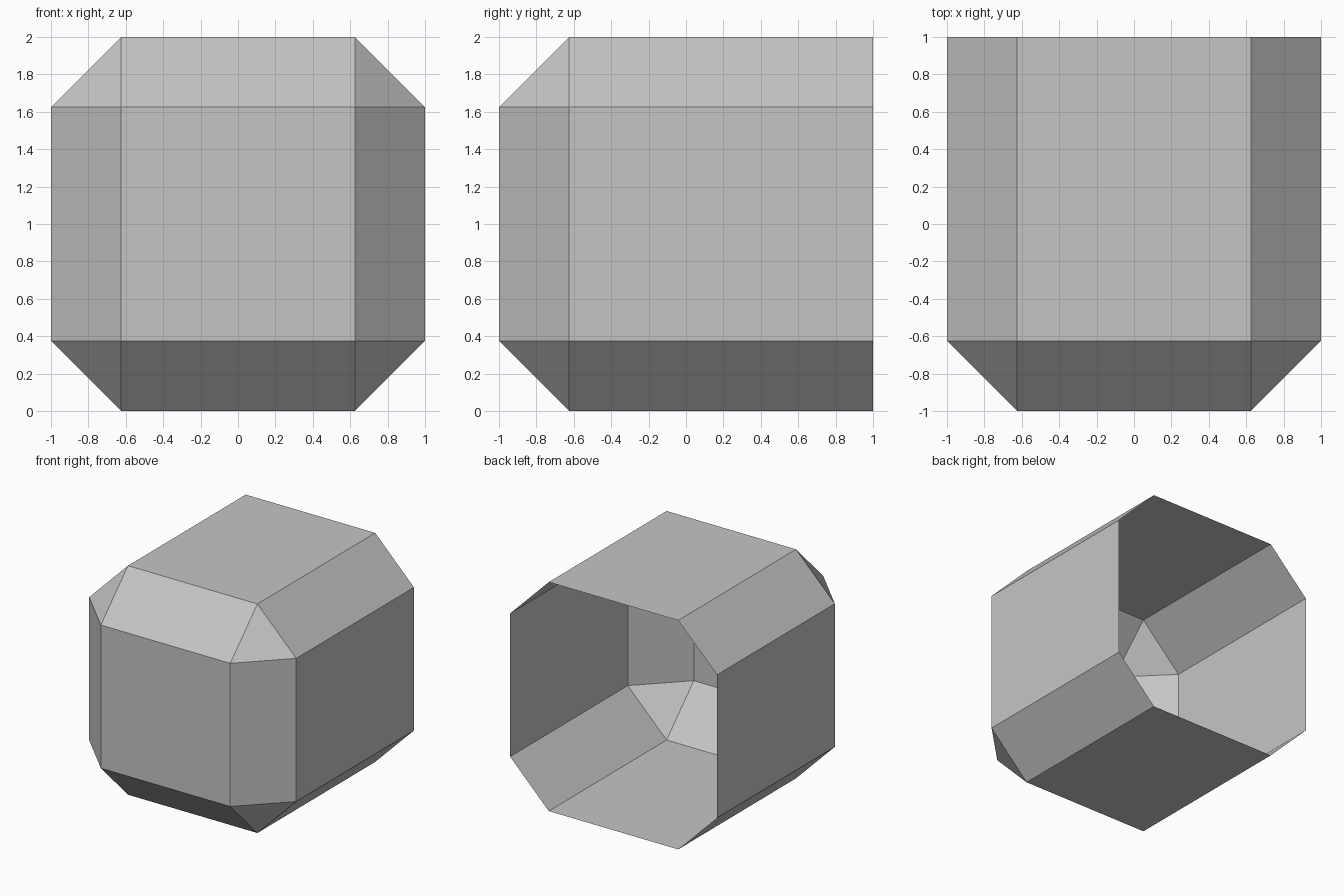
import bpy
import bmesh
from mathutils import Matrix

# Remove the default cube
default = bpy.data.objects.get("Cube")
if default:
    bpy.data.objects.remove(default, do_unlink=True)

SIZE = 2.0
CHAMFER = 0.375

# Plain grey material
grey = bpy.data.materials.new("light_grey")
grey.use_nodes = True
colour = (0.56, 0.56, 0.56, 1.0)
grey.diffuse_color = colour
grey.node_tree.nodes["Principled BSDF"].inputs["Base Color"].default_value = colour

# Cube standing on the ground
bm = bmesh.new()
bmesh.ops.create_cube(bm, size=SIZE, matrix=Matrix.Translation((0, 0, SIZE / 2)))

# Chamfer every edge except the four around the back
edges = [e for e in bm.edges if any(v.co.y < 0 for v in e.verts)]
bmesh.ops.bevel(bm, geom=edges, offset=CHAMFER, offset_type='OFFSET',
                segments=1, profile=0.5, affect='EDGES')

# Open the back, leaving a thin shell
bm.normal_update()
back = [f for f in bm.faces if f.normal.y > 0.9]
bmesh.ops.delete(bm, geom=back, context='FACES')

mesh = bpy.data.meshes.new("chamfered_shell")
bm.to_mesh(mesh)
bm.free()
mesh.materials.append(grey)
shell = bpy.data.objects.new("chamfered_shell", mesh)
bpy.context.collection.objects.link(shell)
